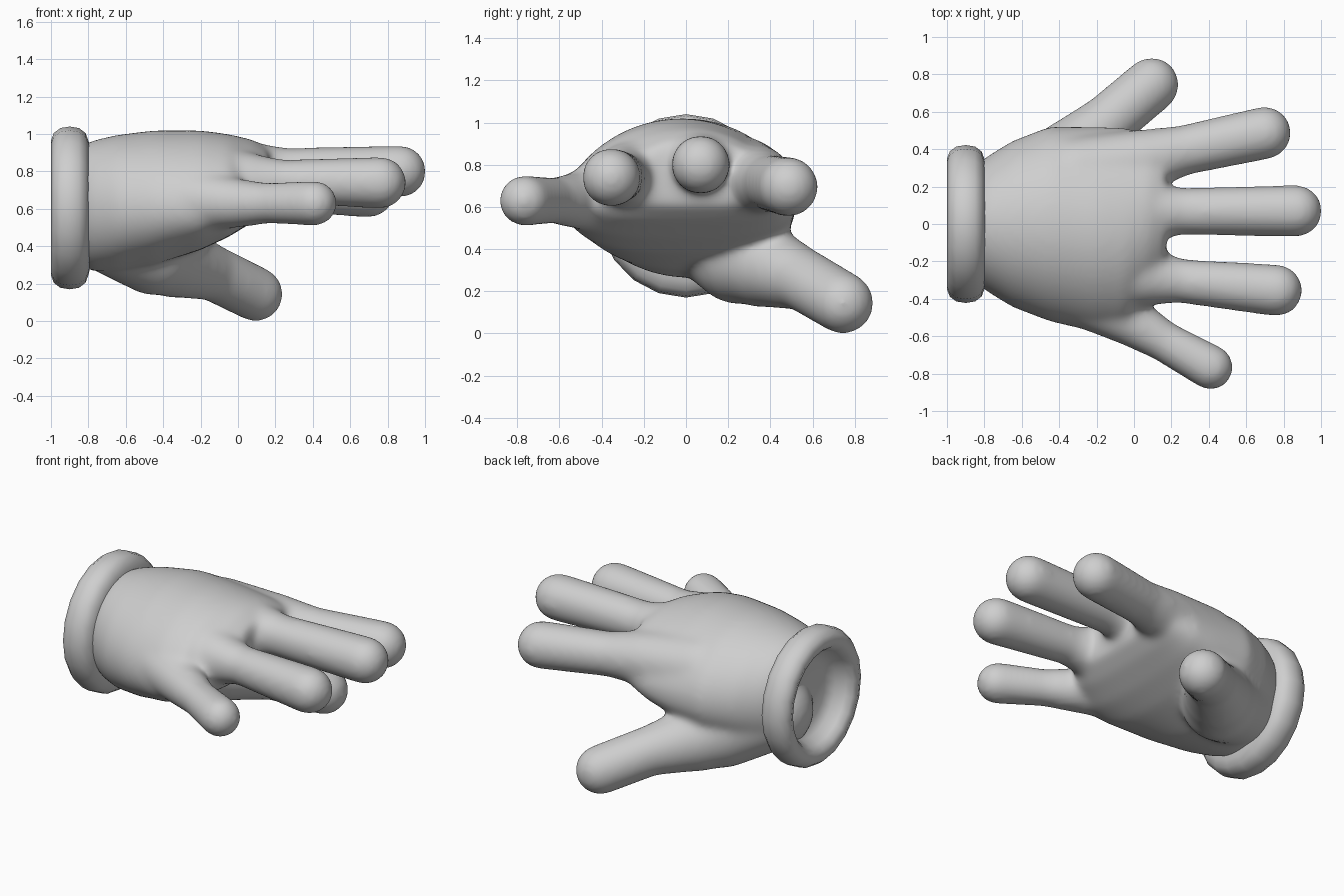
import bpy, bmesh, math
from mathutils import Vector, Matrix

if "Cube" in bpy.data.objects:
    bpy.data.objects.remove(bpy.data.objects["Cube"])

grey = bpy.data.materials.new("light_grey")
grey.diffuse_color = (0.62, 0.62, 0.62, 1)
grey.use_nodes = True
grey.node_tree.nodes["Principled BSDF"].inputs["Base Color"].default_value = grey.diffuse_color
SWELL = 0.002  # makes up for the shrinkage of the softening


def make_object(name, bm):
    bmesh.ops.recalc_face_normals(bm, faces=bm.faces)
    for f in bm.faces:
        f.smooth = True
    me = bpy.data.meshes.new(name)
    bm.to_mesh(me)
    bm.free()
    me.materials.append(grey)
    ob = bpy.data.objects.new(name, me)
    bpy.context.collection.objects.link(ob)
    return ob


def bridge(bm, rings):
    n = len(rings[0])
    for a, b in zip(rings, rings[1:]):
        for i in range(n):
            j = (i + 1) % n
            bm.faces.new((a[i], a[j], b[j], b[i]))


def limb(bm, pts):
    """Rounded tube through (x, y, z, radius) points."""
    for x, y, z, r in pts:
        bmesh.ops.create_uvsphere(bm, u_segments=32, v_segments=16, radius=r + SWELL,
                                  matrix=Matrix.Translation((x, y, z)))
    for a, b in zip(pts, pts[1:]):
        p, q = Vector(a[:3]), Vector(b[:3])
        d = q - p
        m = Matrix.Translation((p + q) / 2) @ d.to_track_quat('Z', 'Y').to_matrix().to_4x4()
        bmesh.ops.create_cone(bm, cap_ends=True, segments=32, radius1=a[3] + SWELL,
                              radius2=b[3] + SWELL, depth=d.length, matrix=m)


# Palm: arched oval sections (x, y centre, y radius, z centre, z radius, arch)
bm = bmesh.new()
sections = [
    (-0.84, 0.00, 0.32, 0.615, 0.32, 0.00),
    (-0.78, 0.00, 0.365, 0.615, 0.35, 0.00),
    (-0.65, 0.00, 0.445, 0.630, 0.365, 0.02),
    (-0.45, 0.00, 0.522, 0.660, 0.36, 0.05),
    (-0.20, -0.03, 0.55, 0.70, 0.32, 0.09),
    (-0.05, -0.03, 0.545, 0.725, 0.275, 0.10),
    (0.08, 0.02, 0.465, 0.75, 0.22, 0.10),
    (0.17, 0.05, 0.37, 0.765, 0.155, 0.07),
]
rings = []
for x, yc, ry, zc, rz, arch in sections:
    ring = []
    for i in range(48):
        a = math.tau * i / 48
        c, s = math.cos(a), math.sin(a)
        ring.append(bm.verts.new((x, yc + ry * c, zc + rz * s - arch * c * c)))
    rings.append(ring)
bridge(bm, rings)
bm.faces.new(rings[0])
bm.faces.new(rings[-1])

# Little, ring, middle and index fingers with tapered roots, then the thumb
limb(bm, [(-0.30, -0.36, 0.65, 0.18), (0.00, -0.53, 0.63, 0.13),
          (0.16, -0.627, 0.63, 0.108), (0.41, -0.766, 0.63, 0.12)])
limb(bm, [(-0.30, -0.18, 0.78, 0.18), (0.05, -0.28, 0.74, 0.16),
          (0.25, -0.305, 0.745, 0.116), (0.762, -0.355, 0.74, 0.138)])
limb(bm, [(-0.30, 0.04, 0.82, 0.18), (0.05, 0.07, 0.80, 0.16),
          (0.26, 0.067, 0.80, 0.124), (0.868, 0.07, 0.80, 0.138)])
limb(bm, [(-0.30, 0.27, 0.73, 0.20), (0.05, 0.34, 0.725, 0.165),
          (0.27, 0.395, 0.715, 0.132), (0.70, 0.487, 0.695, 0.14)])
limb(bm, [(-0.70, 0.10, 0.50, 0.235), (-0.45, 0.25, 0.37, 0.23), (-0.34, 0.36, 0.325, 0.20),
          (-0.13, 0.555, 0.255, 0.147), (0.095, 0.745, 0.144, 0.145)])
hand = make_object("hand", bm)

# Fuse the parts and soften the joins
fuse = hand.modifiers.new("fuse", 'REMESH')
fuse.mode = 'VOXEL'
fuse.voxel_size = 0.016
fuse.use_smooth_shade = True
soft = hand.modifiers.new("soften", 'SMOOTH')
soft.factor = 0.5
soft.iterations = 36

# Rolled cuff with a dished opening, turned around the wrist axis (x, radius)
bm = bmesh.new()
profile = [(-0.85, 0.02), (-0.86, 0.20), (-0.89, 0.27), (-0.95, 0.295), (-0.985, 0.32),
           (-1.0, 0.36), (-0.985, 0.40), (-0.95, 0.427), (-0.90, 0.435), (-0.85, 0.427),
           (-0.815, 0.40), (-0.80, 0.36), (-0.79, 0.32), (-0.79, 0.02)]
rings = []
for x, r in profile:
    rings.append([bm.verts.new((x, 0.97 * r * math.cos(math.tau * i / 20),
                                0.605 + r * math.sin(math.tau * i / 20)))
                  for i in range(20)])
bridge(bm, rings)
bm.faces.new(rings[0])
bm.faces.new(rings[-1])
make_object("cuff", bm)
